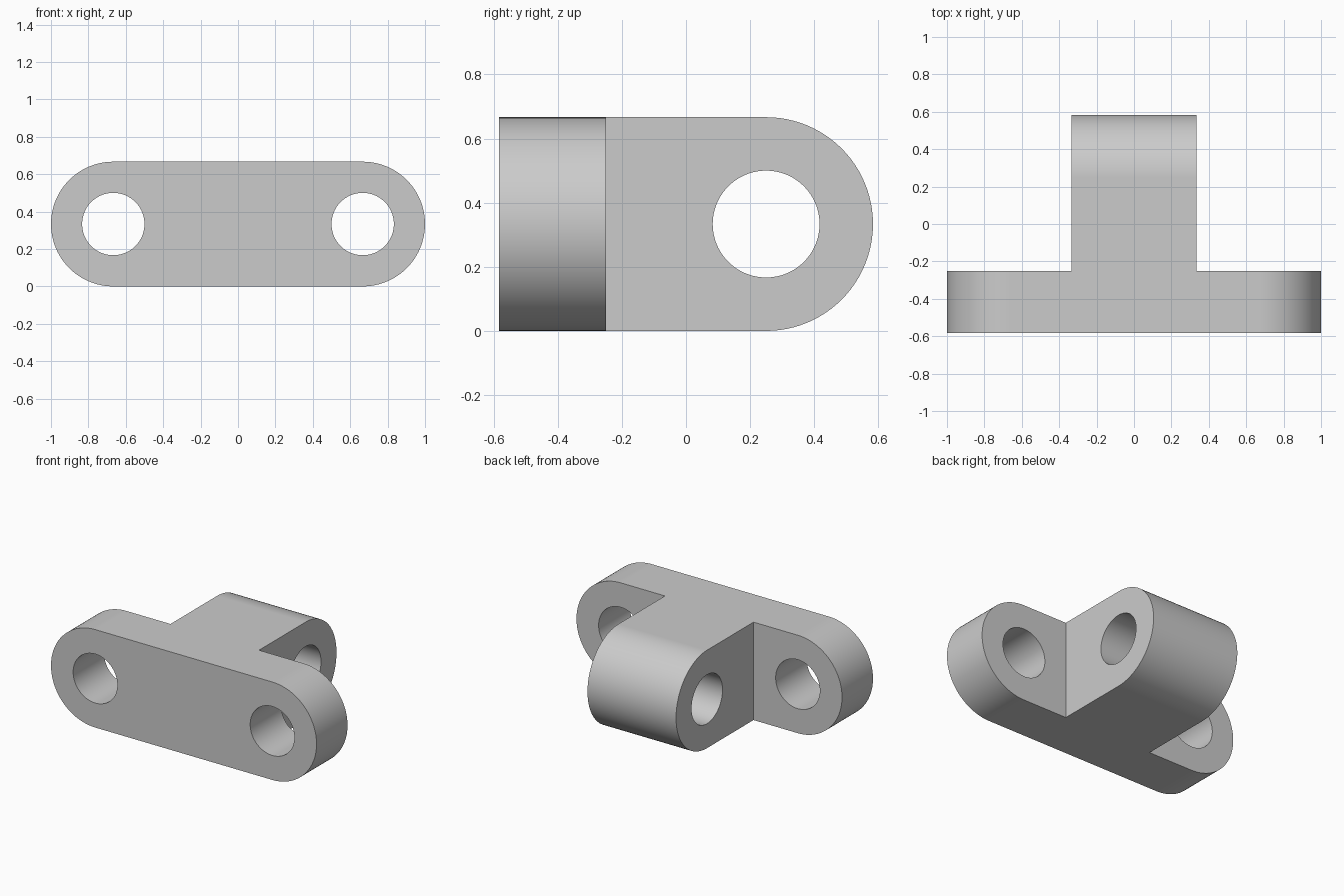
import bpy, bmesh, math
from mathutils import Vector

R = 1 / 3            # outer radius of the rounded ends
HOLE = R / 2         # hole radius
FRONT, BACK, END = -0.5833, -0.25, 0.5833
SEGS = 48            # segments per half circle

old = bpy.data.objects.get("Cube")
if old:
    bpy.data.objects.remove(old, do_unlink=True)

grey = bpy.data.materials.new("plain grey")
grey.use_nodes = True
colour = (0.6, 0.6, 0.6, 1)
grey.diffuse_color = colour
grey.node_tree.nodes["Principled BSDF"].inputs["Base Color"].default_value = colour


def arc(cx, start, radius=R, sweep=math.pi, steps=SEGS):
    """Points (u, z) along an arc centred at height R."""
    return [(cx + radius * math.cos(start + sweep * i / steps),
             R + radius * math.sin(start + sweep * i / steps))
            for i in range(steps + 1)]


def prism(name, profile, axis, low, high):
    """Extrude a (u, z) profile along x or y."""
    def place(u, z, d):
        return (u, d, z) if axis == "y" else (d, u, z)
    bm = bmesh.new()
    face = bm.faces.new([bm.verts.new(place(u, z, low)) for u, z in profile])
    ext = bmesh.ops.extrude_face_region(bm, geom=[face])
    verts = [g for g in ext["geom"] if isinstance(g, bmesh.types.BMVert)]
    bmesh.ops.translate(bm, verts=verts, vec=Vector(place(0, 0, high - low)))
    bmesh.ops.recalc_face_normals(bm, faces=bm.faces)
    mesh = bpy.data.meshes.new(name)
    bm.to_mesh(mesh)
    bm.free()
    mesh.materials.append(grey)
    obj = bpy.data.objects.new(name, mesh)
    bpy.context.collection.objects.link(obj)
    return obj


def combine(target, tool, operation):
    """Apply a boolean and discard the tool."""
    mod = target.modifiers.new(operation.lower(), "BOOLEAN")
    mod.operation, mod.object, mod.solver = operation, tool, "EXACT"
    bpy.context.view_layer.objects.active = target
    bpy.ops.object.modifier_apply(modifier=mod.name)
    bpy.data.objects.remove(tool, do_unlink=True)


def circle(cx):
    return arc(cx, 0, HOLE, 2 * math.pi, 2 * SEGS)[:-1]


# Flat mounting plate with two rounded ends
bracket = prism("bracket_body", arc(2 * R, -math.pi / 2) + arc(-2 * R, math.pi / 2),
                "y", FRONT, BACK)

# Rear lug with a rounded end, rooted inside the plate
root = (FRONT + BACK) / 2
lug = prism("rear_lug", arc(END - R, -math.pi / 2) + [(root, 2 * R), (root, 0)],
            "x", -R, R)
combine(bracket, lug, "UNION")

# Bolt holes through the plate, and the cross hole through the lug
for side in (-1, 1):
    combine(bracket, prism("bolt_hole", circle(side * 2 * R), "y", FRONT - 0.1, BACK + 0.1),
            "DIFFERENCE")
combine(bracket, prism("cross_hole", circle(END - R), "x", -R - 0.1, R + 0.1), "DIFFERENCE")

# Smooth curved walls with crisp rims
bpy.ops.object.select_all(action="DESELECT")
bracket.select_set(True)
bpy.context.view_layer.objects.active = bracket
bpy.ops.object.shade_smooth_by_angle(angle=math.radians(30))
weighted = bracket.modifiers.new("even_shading", "WEIGHTED_NORMAL")
weighted.keep_sharp = True
